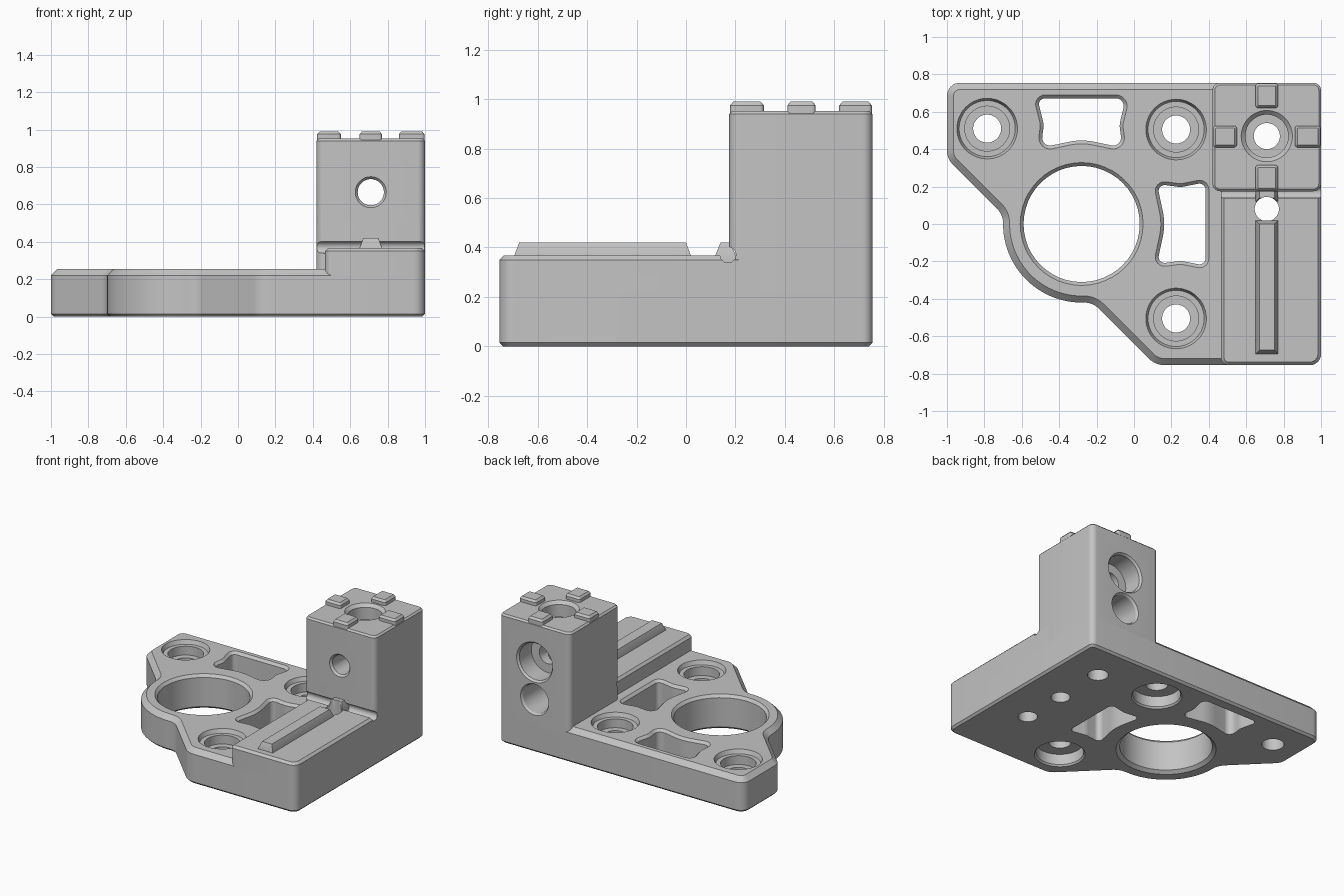
import bpy, bmesh, math
from mathutils import Matrix, Vector

cube = bpy.data.objects.get("Cube")
if cube:
    bpy.data.objects.remove(cube, do_unlink=True)

grey = bpy.data.materials.new("plain_grey")
grey.use_nodes = True
GREY = (0.55, 0.55, 0.55, 1)
grey.diffuse_color = GREY
for node in grey.node_tree.nodes:
    if node.type == 'BSDF_PRINCIPLED':
        node.inputs["Base Color"].default_value = GREY


def rounded(corners):
    """Counter-clockwise outline from (x, y, corner radius)."""
    out, n = [], len(corners)
    for i, (x, y, r) in enumerate(corners):
        p = Vector((x, y))
        if r == 0:
            out.append(p)
            continue
        a = (Vector(corners[i - 1][:2]) - p).normalized()
        b = (Vector(corners[(i + 1) % n][:2]) - p).normalized()
        half = a.angle(b) / 2
        c = p + (a + b).normalized() * (r / math.sin(half))
        s = p + a * (r / math.tan(half)) - c
        e = p + b * (r / math.tan(half)) - c
        start = math.atan2(s.y, s.x)
        sweep = math.atan2(s.x * e.y - s.y * e.x, s.dot(e))
        steps = 24 if r > 0.4 else 8
        for k in range(steps + 1):
            t = start + sweep * k / steps
            out.append(c + Vector((math.cos(t), math.sin(t))) * r)
    return out


def box(x0, x1, y0, y1, r=0.0):
    return rounded([(x0, y0, r), (x1, y0, r), (x1, y1, r), (x0, y1, r)])


def loft(name, outline, levels, matrix=None):
    """Closed solid through (outward offset, height) copies of an outline."""
    n = len(outline)
    mitres = []
    for i in range(n):
        d1 = (outline[i] - outline[i - 1]).normalized()
        d2 = (outline[(i + 1) % n] - outline[i]).normalized()
        n1, n2 = Vector((d1.y, -d1.x)), Vector((d2.y, -d2.x))
        mitres.append((n1 + n2) / (1 + n1.dot(n2)))
    bm = bmesh.new()
    rings = []
    for off, z in levels:
        pts = [p + m * off for p, m in zip(outline, mitres)]
        rings.append([bm.verts.new((p.x, p.y, z)) for p in pts])
    for lo, hi in zip(rings, rings[1:]):
        for i in range(n):
            j = (i + 1) % n
            bm.faces.new((lo[i], lo[j], hi[j], hi[i]))
    bm.faces.new(rings[0][::-1])
    bm.faces.new(rings[-1])
    if matrix:
        bm.transform(matrix)
    bm.normal_update()
    mesh = bpy.data.meshes.new(name)
    bm.to_mesh(mesh)
    bm.free()
    mesh.materials.append(grey)
    obj = bpy.data.objects.new(name, mesh)
    bpy.context.collection.objects.link(obj)
    return obj


def bore(x, y, levels, turn=None):
    """Stepped round cutter from (radius, height) pairs."""
    r0, n = 0.1, 48
    ring = [Vector((math.cos(k * math.tau / n), math.sin(k * math.tau / n))) * r0
            for k in range(n)]
    move = Matrix.Translation((x, y, 0)) if turn is None else turn
    return loft("cutter", ring, [(r - r0, z) for r, z in levels], move)


def cut(target, cutter):
    mod = target.modifiers.new("cut", 'BOOLEAN')
    mod.operation, mod.object, mod.solver = 'DIFFERENCE', cutter, 'EXACT'
    bpy.context.view_layer.objects.active = target
    bpy.ops.object.modifier_apply(modifier=mod.name)


D = 0.755    # half depth
POST = 0.71  # shared centre line of post and rail

# Base plate
base_plate = loft("base_plate", rounded([
    (-1, D, 0.07), (-1, 0.35, 0.1), (-0.7, 0.05, 0.11), (-0.7, -0.42, 0.42),
    (-0.22, -0.42, 0.11), (0.115, -D, 0.12), (1, -D, 0.06), (1, D, 0.04)]),
    [(-0.015, 0), (0, 0.015), (0, 0.22), (-0.035, 0.255)])

# Raised rail bed, post and short rib stand on the plate
rail_bed = loft("rail_bed", rounded([
    (0.465, -D, 0.04), (1, -D, 0.06), (1, 0.3, 0), (0.465, 0.3, 0)]),
    [(0, 0.2), (0, 0.35), (-0.017, 0.367)])
post = loft("post", box(0.42, 1, 0.175, D, 0.04),
            [(0, 0.2), (0, 0.94), (-0.012, 0.952)])
short_rib = loft("short_rib", box(0.65, 0.77, 0.12, 0.2),
                 [(0, 0.34), (0, 0.37), (-0.02, 0.42)])

# Relief groove along the foot of the post
along_x = Matrix.Translation((0, 0.17, 0.37)) @ Matrix.Rotation(math.pi / 2, 4, 'Y')
groove = bore(0, 0, [(0.032, 0.35), (0.032, 1.1)], along_x)

# Large round opening
opening = bore(-0.28, 0, [(0.335, -0.1), (0.335, 0), (0.31, 0.02),
                          (0.31, 0.235), (0.328, 0.255), (0.328, 0.32)])
plate_cutters = [opening]

# Mounting holes, two of them with a pocket underneath
seat = [(0.075, 0.16), (0.12, 0.16), (0.12, 0.225), (0.15, 0.225),
        (0.162, 0.255), (0.162, 0.32)]
pocket = [(0.17, -0.1), (0.17, 0), (0.16, 0.012), (0.16, 0.09), (0.075, 0.09)]
plate_cutters.append(bore(-0.785, 0.51, [(0.075, -0.1)] + seat))
for side in (-1, 1):
    plate_cutters.append(bore(0.225, side * 0.505, pocket + seat))

# Lightening windows that follow the round opening
windows = [
    [(-0.52, 0.385, 0.06), (-0.28, 0.435, 0.3), (-0.04, 0.385, 0.06),
     (-0.06, 0.53, 0.1), (-0.02, 0.69, 0.06), (-0.54, 0.69, 0.05), (-0.5, 0.53, 0.1)],
    [(0.1, -0.235, 0.05), (0.25, -0.215, 0.1), (0.4, -0.245, 0.05),
     (0.4, 0.245, 0.05), (0.25, 0.215, 0.1), (0.1, 0.235, 0.05), (0.15, 0, 0.3)]]
for w in windows:
    plate_cutters.append(loft("cutter", rounded(w), [
        (-0.018, -0.1), (-0.018, 0.237), (0, 0.255), (0, 0.32)]))

# Upright holes through post and rail bed
post_hole = bore(POST, 0.47, [(0.07, -0.1), (0.07, 0.84), (0.115, 0.84),
                              (0.115, 0.93), (0.137, 0.952), (0.137, 1.1)])
rail_hole = bore(POST, 0.08, [(0.065, -0.1), (0.065, 0.6)])
blind_hole = bore(POST, -0.26, [(0.065, -0.1), (0.065, 0.3)])
upright = [post_hole, rail_hole, blind_hole]

# Level holes in the post
level = []
for z, levels in (
        (0.665, [(0.083, 0.1), (0.083, 0.175), (0.07, 0.19), (0.07, 0.6), (0.135, 0.6),
                 (0.135, 0.74), (0.147, D), (0.147, 0.9)]),
        (0.39, [(0.105, 0.45), (0.105, 0.74), (0.115, D), (0.115, 0.9)])):
    along_y = Matrix.Translation((POST, 0, z)) @ Matrix.Rotation(-math.pi / 2, 4, 'X')
    level.append(bore(0, 0, levels, along_y))

for target, tools in ((base_plate, plate_cutters + upright),
                      (rail_bed, upright + [groove]),
                      (post, [post_hole, groove] + level),
                      (short_rib, [rail_hole])):
    for tool in tools:
        cut(target, tool)
for tool in plate_cutters + upright + level + [groove]:
    bpy.data.objects.remove(tool, do_unlink=True)

# Long rib on the rail bed
long_rib = loft("long_rib", box(0.65, 0.77, -0.695, 0.02),
                [(0, 0.34), (0, 0.367), (-0.02, 0.42)])
parts = [base_plate, rail_bed, post, short_rib, long_rib]

# Four locating keys on top of the post
keys = {"front_key": (0.65, 0.77, 0.178, 0.315), "back_key": (0.65, 0.77, 0.62, 0.752),
        "right_key": (0.423, 0.55, 0.41, 0.525), "left_key": (0.86, 0.997, 0.41, 0.525)}
for name, rect in keys.items():
    parts.append(loft(name, box(*rect, 0.015),
                      [(0, 0.935), (0, 0.975), (-0.013, 0.99)]))

# Smooth the round walls, keep the corners crisp
bpy.ops.object.select_all(action='DESELECT')
for part in parts:
    part.select_set(True)
bpy.context.view_layer.objects.active = base_plate
bpy.ops.object.shade_smooth_by_angle(angle=math.radians(30))
